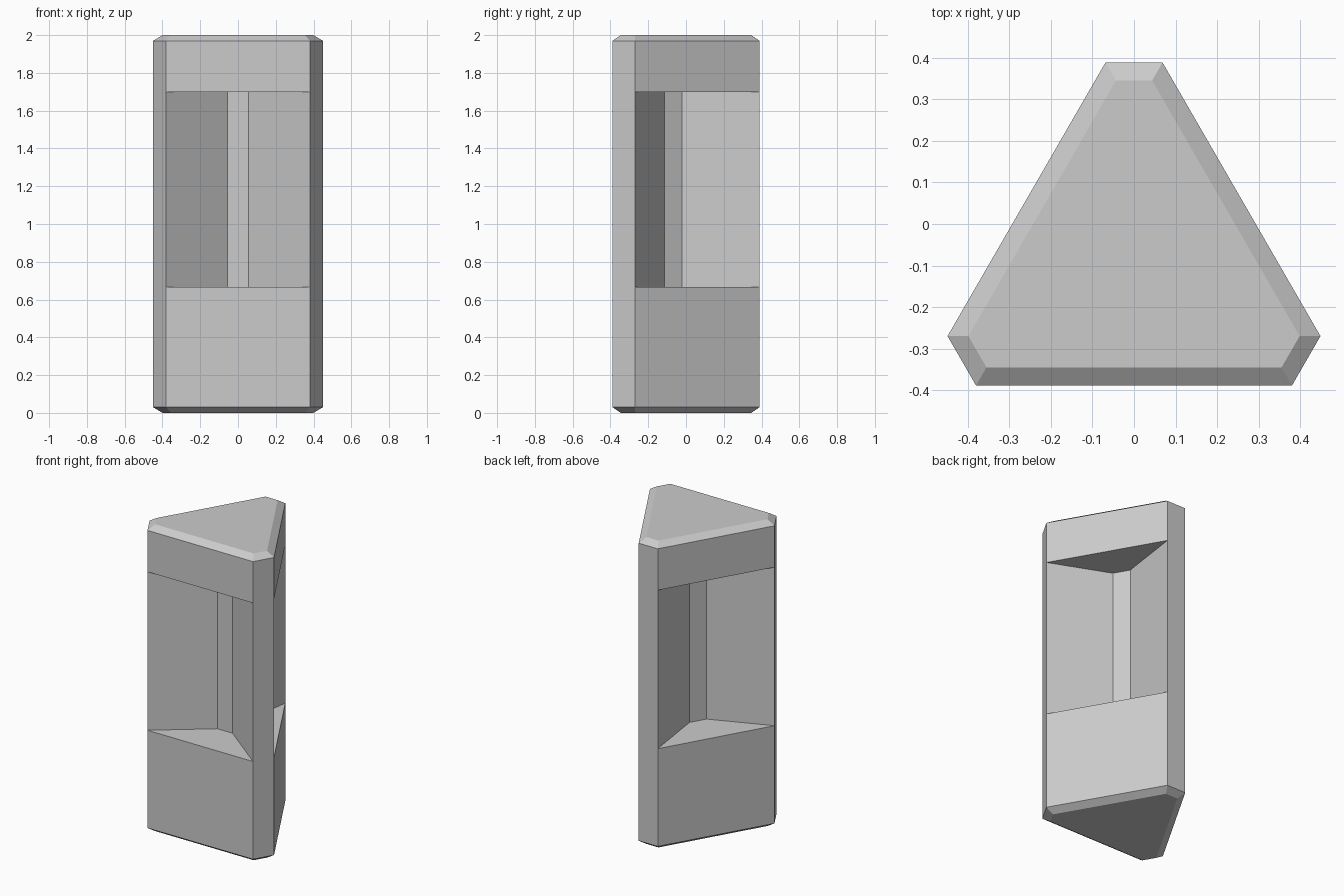
import bpy, bmesh
from math import sqrt
from mathutils import Vector, Matrix

if "Cube" in bpy.data.objects:
    bpy.data.objects.remove(bpy.data.objects["Cube"])

LONG, SHORT = 0.299, 0.479        # distance of long / short sides from the axis
CENTRE_Y = (LONG - SHORT) / 2     # puts the bounding box centre on y = 0
INSET = 0.0435                    # chamfer width at both ends
FLOOR_D, FLOOR_W = 0.045, 0.055   # recess floor: distance from axis, half width
Z = [0, 0.03, 0.667, 1.7, 1.97, 2]

bm = bmesh.new()


def spin(points, z):
    """Repeat points three times around the vertical axis."""
    out = []
    for k in range(3):
        rot = Matrix.Rotation(k * 2 * 3.14159265 / 3, 3, 'Z')
        for x, y in points:
            p = rot @ Vector((x, y, z))
            out.append(bm.verts.new((p.x, p.y + CENTRE_Y, z)))
    return out


def hexagon(z, inset=0.0):
    d, s = LONG - inset, SHORT - inset
    half = (s - d / 2) * 2 / sqrt(3)
    return spin([(-half, -d), (half, -d)], z)


# Chamfered triangular column
rings = [hexagon(z, INSET if i in (0, 5) else 0) for i, z in enumerate(Z)]
bm.faces.new(rings[0][::-1])
bm.faces.new(rings[5])
for level in range(5):
    lo, hi = rings[level], rings[level + 1]
    for i in range(6):
        if level == 2 and i % 2 == 0:
            continue              # long sides are open where the recesses go
        j = (i + 1) % 6
        bm.faces.new((lo[i], lo[j], hi[j], hi[i]))

# Three recesses with sloping walls and a narrow flat back
floor = [(-FLOOR_W, -FLOOR_D), (FLOOR_W, -FLOOR_D)]
inner_lo, inner_hi = spin(floor, Z[2]), spin(floor, Z[3])
for i in (0, 2, 4):
    lo = [rings[2][i], inner_lo[i], inner_lo[i + 1], rings[2][i + 1]]
    hi = [rings[3][i], inner_hi[i], inner_hi[i + 1], rings[3][i + 1]]
    for k in range(3):
        bm.faces.new((lo[k], lo[k + 1], hi[k + 1], hi[k]))
    bm.faces.new(lo[::-1])
    bm.faces.new(hi)

bmesh.ops.recalc_face_normals(bm, faces=bm.faces)
mesh = bpy.data.meshes.new("recessed_column")
bm.to_mesh(mesh)
bm.free()
bpy.context.collection.objects.link(bpy.data.objects.new("recessed_column", mesh))
